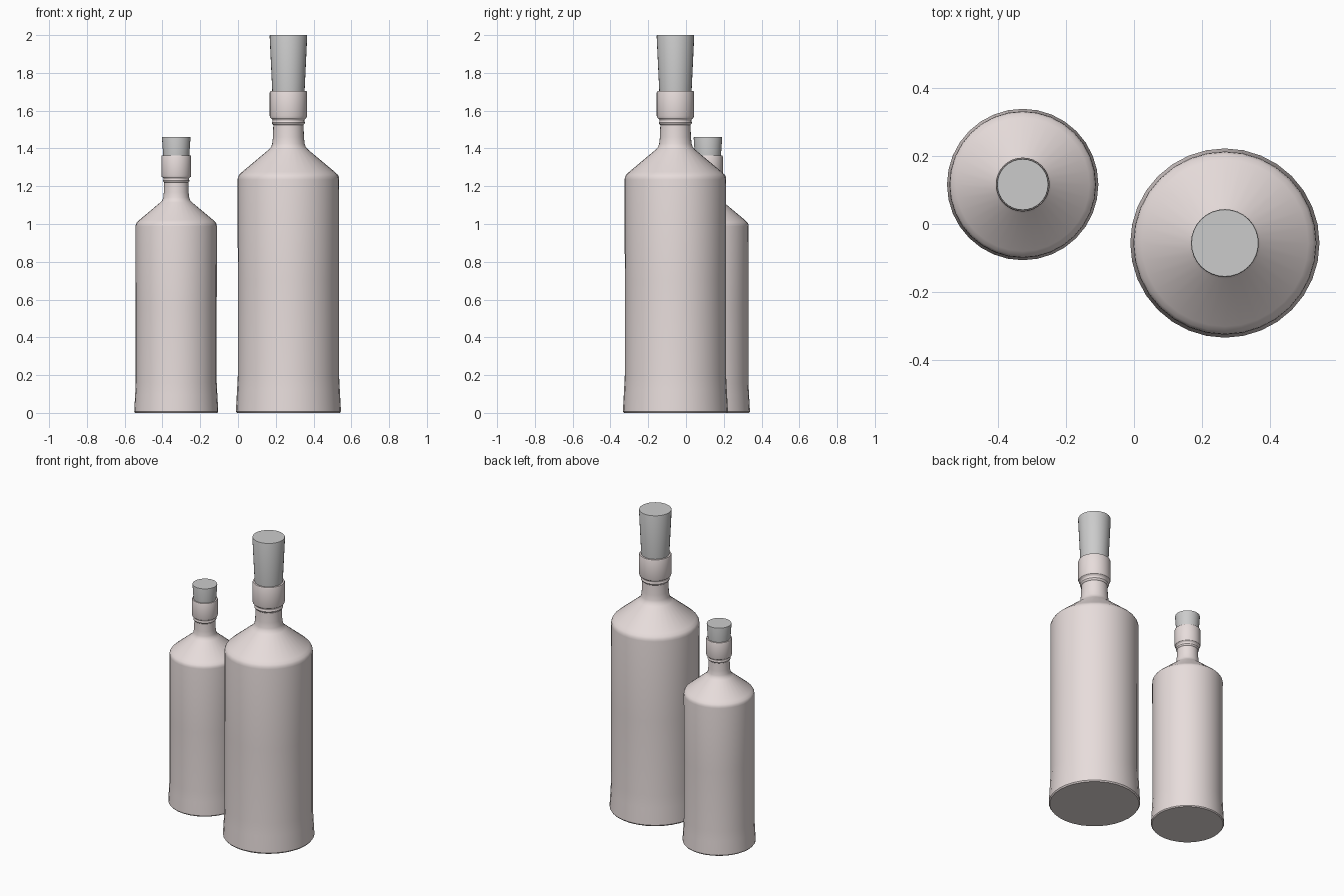
import bpy, bmesh, math

if "Cube" in bpy.data.objects:
    bpy.data.objects.remove(bpy.data.objects["Cube"])

SIDES = 32

glass = bpy.data.materials.new("pale_glass")
glass.diffuse_color = (0.80, 0.72, 0.71, 1)
glass.use_nodes = True
glass.node_tree.nodes["Principled BSDF"].inputs["Base Color"].default_value = glass.diffuse_color


def lathe(name, profile, loc, scale=1.0, mat=None):
    """Revolve an (r, z) profile about z; both ends are capped."""
    bm = bmesh.new()
    rings = []
    for r, z in profile:
        rings.append([bm.verts.new((r * scale * math.cos(2 * math.pi * i / SIDES),
                                    r * scale * math.sin(2 * math.pi * i / SIDES),
                                    z * scale)) for i in range(SIDES)])
    for a, b in zip(rings, rings[1:]):
        for i in range(SIDES):
            j = (i + 1) % SIDES
            bm.faces.new((a[i], a[j], b[j], b[i]))
    bm.faces.new(rings[0][::-1])
    bm.faces.new(rings[-1])
    me = bpy.data.meshes.new(name)
    bm.to_mesh(me)
    bm.free()
    ob = bpy.data.objects.new(name, me)
    ob.location = loc
    bpy.context.collection.objects.link(ob)
    if mat:
        me.materials.append(mat)
    bpy.ops.object.select_all(action='DESELECT')
    ob.select_set(True)
    bpy.context.view_layer.objects.active = ob
    bpy.ops.object.shade_smooth_by_angle(angle=math.radians(35))
    return ob


# Bottle outline: flared foot, body, cone shoulder, neck, ring, collar, inner lip
BOTTLE = [(0.272, 0), (0.278, 0.008), (0.277, 0.03), (0.272, 0.12), (0.268, 0.20),
          (0.268, 0.7), (0.269, 1.235), (0.267, 1.25), (0.260, 1.262), (0.245, 1.276),
          (0.105, 1.393), (0.092, 1.408), (0.086, 1.425), (0.082, 1.46), (0.080, 1.525),
          (0.086, 1.53), (0.088, 1.537), (0.084, 1.543), (0.084, 1.55), (0.088, 1.556),
          (0.096, 1.562), (0.099, 1.572), (0.099, 1.695), (0.096, 1.703),
          (0.082, 1.703), (0.076, 1.69), (0.072, 1.56)]

lathe("large_bottle", BOTTLE, (0.267, -0.056, 0), 1.0, glass)
lathe("small_bottle", BOTTLE, (-0.327, 0.116, 0), 0.8, glass)

# Tapered corks
lathe("large_cork", [(0.079, 1.57), (0.085, 1.69), (0.0995, 1.995), (0.098, 2.0)],
      (0.267, -0.056, 0))
lathe("small_cork", [(0.062, 1.26), (0.068, 1.35), (0.0755, 1.455), (0.0745, 1.46)],
      (-0.327, 0.116, 0))
